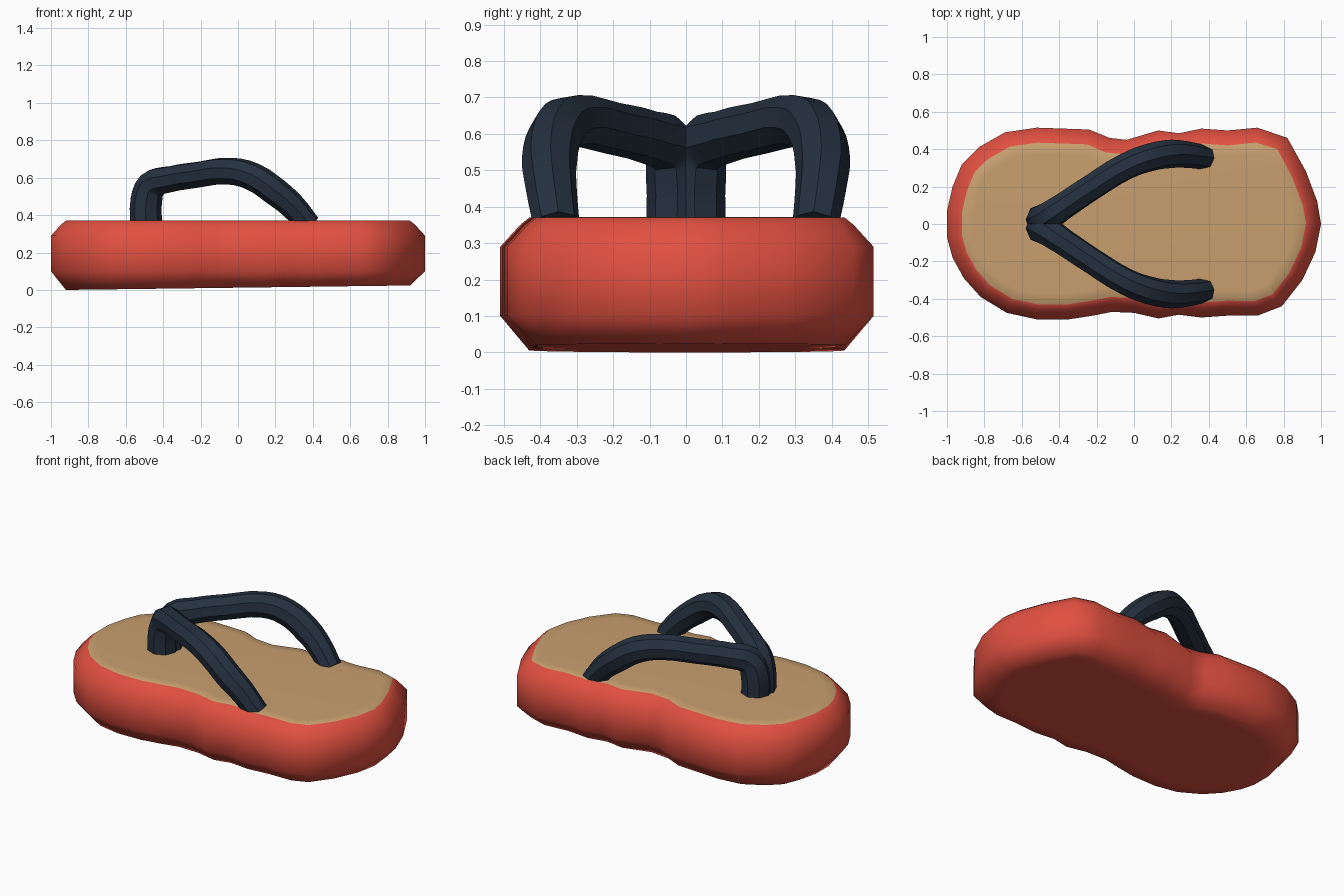
import bpy
import bmesh
from mathutils import Vector

cube = bpy.data.objects.get("Cube")
if cube:
    bpy.data.objects.remove(cube, do_unlink=True)


def material(name, rgb):
    mat = bpy.data.materials.new(name)
    mat.use_nodes = True
    mat.diffuse_color = (*rgb, 1)
    bsdf = next(n for n in mat.node_tree.nodes if n.type == 'BSDF_PRINCIPLED')
    bsdf.inputs["Base Color"].default_value = (*rgb, 1)
    return mat


red = material("red rubber", (0.75, 0.08, 0.052))
tan = material("tan footbed", (0.58, 0.35, 0.16))
navy = material("navy strap", (0.018, 0.03, 0.05))

# Sole outline, counter-clockwise: toe at -x, heel at +x
right_edge = [(-1, -.07), (-.97, -.18), (-.91, -.29), (-.82, -.39), (-.68, -.475),
              (-.52, -.51), (-.35, -.51), (-.22, -.49), (-.12, -.47), (0, -.475),
              (.13, -.505), (.24, -.485), (.36, -.5), (.5, -.49), (.66, -.49),
              (.79, -.44), (.9, -.3), (.97, -.15)]
left_edge = [(1, 0), (.98, .12), (.92, .28), (.82, .46), (.66, .515), (.5, .5),
             (.36, .51), (.24, .485), (.13, .5), (-.04, .45), (-.13, .46),
             (-.24, .505), (-.52, .515), (-.69, .49), (-.83, .41), (-.92, .32),
             (-.97, .2), (-1, .07)]
outline = [Vector(p) for p in right_edge + left_edge]
count = len(outline)


def inset(i, amount):
    """Move an outline point inward along the normal of its neighbours."""
    step = outline[(i + 1) % count] - outline[i - 1]
    return outline[i] + Vector((-step.y, step.x)).normalized() * amount


def build_sole():
    bm = bmesh.new()
    # (inset, height) of each ring, from underside to footbed
    levels = [(.16, 0), (.08, 0), (0, .1), (0, .29), (.055, .35), (.08, .37), (.14, .372)]
    rings = []
    for amount, height in levels:
        ring = []
        for i in range(count):
            p = inset(i, amount)
            z = height or max(0, .012 + .013 * p.x)
            ring.append(bm.verts.new((p.x, p.y, z)))
        rings.append(ring)
    for low, high in zip(rings, rings[1:]):
        for i in range(count):
            j = (i + 1) % count
            face = bm.faces.new((low[i], low[j], high[j], high[i]))
            face.material_index = int(high is rings[-1])
    bm.faces.new(reversed(rings[0]))
    bm.faces.new(rings[-1]).material_index = 1
    bmesh.ops.recalc_face_normals(bm, faces=bm.faces)
    for face in bm.faces:
        face.smooth = True
    mesh = bpy.data.meshes.new("sole")
    bm.to_mesh(mesh)
    bm.free()
    mesh.materials.append(red)
    mesh.materials.append(tan)
    bpy.context.collection.objects.link(bpy.data.objects.new("sole", mesh))


def build_strap(name, side):
    """Round strap rising from the toe post and ending beside the heel."""
    path = [(-.49, .025, .34, 1.06), (-.49, .025, .48, 1.06), (-.46, .04, .56, 1),
            (-.37, .1, .59, .92), (-.22, .2, .615, .9), (-.04, .31, .635, .92),
            (.08, .355, .605, .95), (.2, .375, .525, .95), (.29, .37, .45, .88),
            (.38, .355, .345, .8)]
    curve = bpy.data.curves.new(name, 'CURVE')
    curve.dimensions = '3D'
    curve.bevel_depth = .08
    curve.bevel_resolution = 2
    curve.resolution_u = 3
    curve.use_fill_caps = True
    spline = curve.splines.new('BEZIER')
    spline.bezier_points.add(len(path) - 1)
    for point, (x, y, z, radius) in zip(spline.bezier_points, path):
        point.co = (x, y * side, z)
        point.radius = radius
        point.handle_left_type = point.handle_right_type = 'AUTO'
    curve.materials.append(navy)
    obj = bpy.data.objects.new(name, curve)
    bpy.context.collection.objects.link(obj)
    bpy.ops.object.select_all(action='DESELECT')
    obj.select_set(True)
    bpy.context.view_layer.objects.active = obj
    bpy.ops.object.convert(target='MESH')
    bpy.ops.object.shade_smooth_by_angle()


build_sole()
build_strap("left_strap", 1)
build_strap("right_strap", -1)
